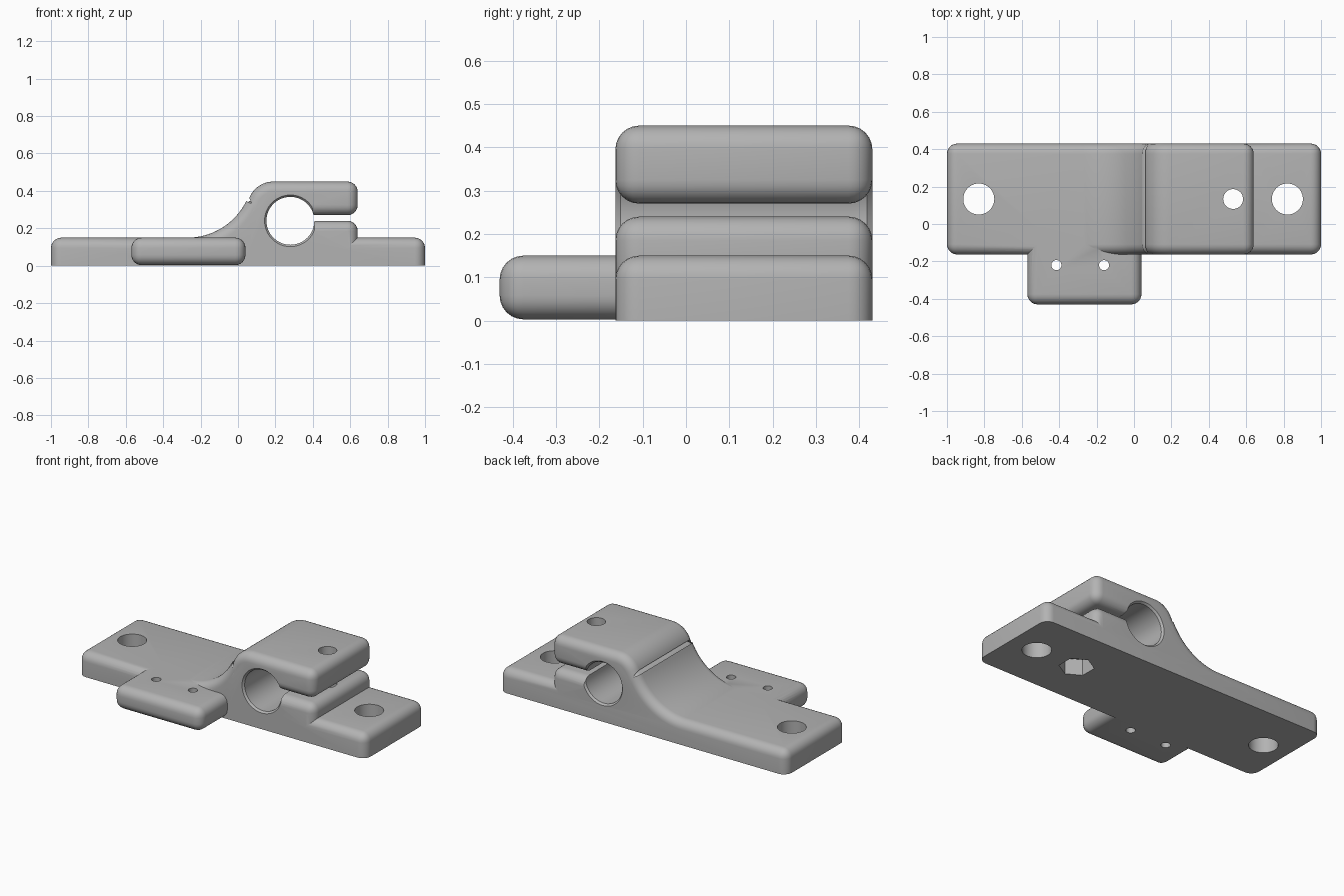
import bpy, bmesh
from math import pi, cos, sin, atan2
from mathutils import Vector

default = bpy.data.objects.get("Cube")
if default:
    bpy.data.objects.remove(default, do_unlink=True)

grey = bpy.data.materials.new("plain grey")
grey.use_nodes = True
colour = (0.45, 0.45, 0.45, 1)
grey.diffuse_color = colour
grey.node_tree.nodes["Principled BSDF"].inputs["Base Color"].default_value = colour

FRONT, BACK, TOP, ROUND = -0.163, 0.43, 0.15, 0.055
MID_Y = (FRONT + BACK) / 2


def arc(cx, cz, r, start, end, steps):
    return [(cx + r * cos(start + (end - start) * i / steps),
             cz + r * sin(start + (end - start) * i / steps)) for i in range(steps + 1)]


def make_object(name, bm):
    bmesh.ops.recalc_face_normals(bm, faces=bm.faces)
    mesh = bpy.data.meshes.new(name)
    bm.to_mesh(mesh)
    bm.free()
    mesh.materials.append(grey)
    obj = bpy.data.objects.new(name, mesh)
    bpy.context.collection.objects.link(obj)
    return obj


def rounded_prism(name, outline, y0, y1, keep_sharp):
    """Extrude an x-z outline along y and round its outer edges."""
    bm = bmesh.new()
    face = bm.faces.new([bm.verts.new((x, y0, z)) for x, z in outline])
    grown = bmesh.ops.extrude_face_region(bm, geom=[face])["geom"]
    bmesh.ops.translate(bm, vec=(0, y1 - y0, 0),
                        verts=[v for v in grown if isinstance(v, bmesh.types.BMVert)])
    bmesh.ops.recalc_face_normals(bm, faces=bm.faces)
    edges = [e for e in bm.edges
             if e.calc_face_angle_signed() > 0.6 and not keep_sharp(e)]
    bmesh.ops.bevel(bm, geom=edges, offset=ROUND, segments=6, profile=0.5,
                    affect='EDGES', clamp_overlap=False)
    return make_object(name, bm)


def lathe_cutter(name, rings, sides, location, along_y=False, turn=0.0):
    """Closed solid of revolution from (radius, distance) rings."""
    bm = bmesh.new()
    loops = []
    for r, d in rings:
        loop = []
        for i in range(sides):
            a = 2 * pi * i / sides + turn
            u, v = r * cos(a), r * sin(a)
            loop.append(bm.verts.new((u, d, v) if along_y else (u, v, d)))
        loops.append(loop)
    for lo, hi in zip(loops, loops[1:]):
        for i in range(sides):
            j = (i + 1) % sides
            bm.faces.new((lo[i], lo[j], hi[j], hi[i]))
    bm.faces.new(loops[0])
    bm.faces.new(loops[-1])
    bmesh.ops.translate(bm, vec=location, verts=bm.verts)
    cutter = make_object(name, bm)
    cutter.hide_render = True
    return cutter


def combine(target, other, operation):
    mod = target.modifiers.new(other.name, 'BOOLEAN')
    mod.operation, mod.solver, mod.object = operation, 'EXACT', other
    bpy.context.view_layer.objects.active = target
    bpy.ops.object.modifier_apply(modifier=mod.name)
    bpy.data.objects.remove(other, do_unlink=True)


# Base, split clamp and sweeping shoulder share one side outline
sweep = Vector((-0.27, 0.50))
crown = Vector((0.19, 0.31))
join = atan2(crown.y - sweep.y, crown.x - sweep.x)
shoulder = (arc(crown.x, crown.y, 0.14, pi / 2, pi + join, 12)
            + arc(sweep.x, sweep.y, 0.35, join, -pi / 2, 18))
JAW_END, SLOT_IN = 0.64, 0.29
outline = [(-1, 0), (1, 0), (1, TOP), (JAW_END, TOP), (JAW_END, 0.24), (SLOT_IN, 0.24),
           (SLOT_IN, 0.27), (JAW_END, 0.27), (JAW_END, 0.45)] + shoulder + [(-1, TOP)]
bracket = rounded_prism("clamp_bracket", outline, FRONT, BACK,
                        lambda e: all(v.co.z < 0.001 for v in e.verts))

# Side tab, rounded all over except where it runs into the base
tab = rounded_prism("side_tab", [(-0.57, 0.003), (0.04, 0.003), (0.04, TOP), (-0.57, TOP)],
                    -0.43, -0.02, lambda e: all(v.co.y > -0.03 for v in e.verts))
combine(bracket, tab, 'UNION')

# Rod bore with chamfered mouths
half = (BACK - FRONT) / 2
bore = [(0.155, -half - 0.02), (0.128, -half + 0.012), (0.128, half - 0.012), (0.155, half + 0.02)]
combine(bracket, lathe_cutter("rod_bore", bore, 64, (0.28, MID_Y, 0.24), True), 'DIFFERENCE')

# Vertical screw holes
for name, x, y, r in (("left_mount_hole", 0.82, MID_Y, 0.083),
                      ("right_mount_hole", -0.83, MID_Y, 0.083),
                      ("clamp_screw_hole", 0.53, MID_Y, 0.053),
                      ("tab_hole_outer", -0.415, -0.22, 0.027),
                      ("tab_hole_inner", -0.16, -0.22, 0.027)):
    combine(bracket, lathe_cutter(name, [(r, -0.1), (r, 0.6)], 40, (x, y, 0)), 'DIFFERENCE')

# Hexagonal nut pocket under the clamp screw
pocket = lathe_cutter("nut_pocket", [(0.1, -0.1), (0.1, 0.1)], 6, (0.53, MID_Y, 0), turn=pi / 6)
combine(bracket, pocket, 'DIFFERENCE')

bpy.ops.object.select_all(action='DESELECT')
bracket.select_set(True)
bpy.context.view_layer.objects.active = bracket
bpy.ops.object.shade_smooth_by_angle(angle=pi / 6)
